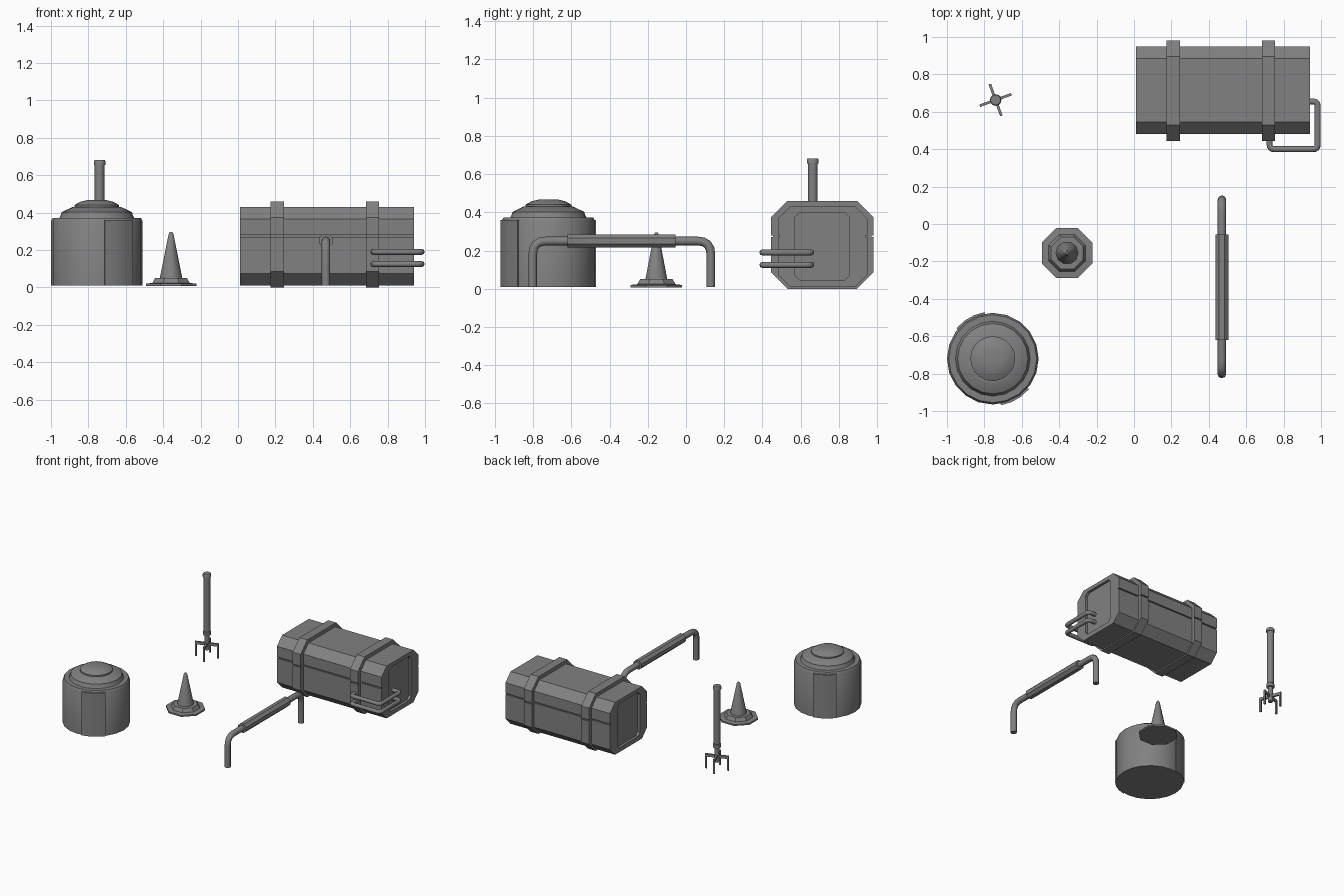
import bpy, bmesh, math
from mathutils import Vector, Matrix

cube = bpy.data.objects.get("Cube")
if cube:
    bpy.data.objects.remove(cube, do_unlink=True)

grey = bpy.data.materials.new("matte grey")
grey.use_nodes = True
GREY = (0.22, 0.22, 0.22, 1)
grey.diffuse_color = GREY
for node in grey.node_tree.nodes:
    if node.type == 'BSDF_PRINCIPLED':
        node.inputs["Base Color"].default_value = GREY


def smooth(obj, angle=35):
    bpy.ops.object.select_all(action='DESELECT')
    obj.select_set(True)
    bpy.context.view_layer.objects.active = obj
    bpy.ops.object.shade_smooth_by_angle(angle=math.radians(angle))


def finish(name, bm, loc=(0, 0, 0)):
    bmesh.ops.recalc_face_normals(bm, faces=bm.faces)
    mesh = bpy.data.meshes.new(name)
    bm.to_mesh(mesh)
    bm.free()
    mesh.materials.append(grey)
    obj = bpy.data.objects.new(name, mesh)
    obj.location = loc
    bpy.context.collection.objects.link(obj)
    return obj


def lathe(name, profile, loc, sides, start=0, sweep=360, closed=False, angle=35):
    """Turn an (r, z) profile round the z axis."""
    bm = bmesh.new()
    turn = Matrix.Rotation(math.radians(start), 3, 'Z')
    vs = [bm.verts.new(turn @ Vector((r, 0, z))) for r, z in profile]
    edges = [bm.edges.new(p) for p in zip(vs, vs[1:])]
    if closed:
        edges.append(bm.edges.new((vs[-1], vs[0])))
    bmesh.ops.spin(bm, geom=vs + edges, cent=(0, 0, 0), axis=(0, 0, 1),
                   angle=math.radians(sweep), steps=sides)
    bmesh.ops.remove_doubles(bm, verts=bm.verts, dist=0.0005)
    if sweep < 360:
        bmesh.ops.holes_fill(bm, edges=bm.edges, sides=0)
    obj = finish(name, bm, loc)
    smooth(obj, angle)
    return obj


def prism(name, outline, x0, x1):
    """Extrude a (y, z) outline along x."""
    bm = bmesh.new()
    face = bm.faces.new([bm.verts.new((x0, y, z)) for y, z in outline])
    res = bmesh.ops.extrude_face_region(bm, geom=[face])
    vs = [g for g in res["geom"] if isinstance(g, bmesh.types.BMVert)]
    bmesh.ops.translate(bm, verts=vs, vec=(x1 - x0, 0, 0))
    return finish(name, bm)


def octagon(y0, y1, z0, z1, c, groove=None):
    """Rectangle with cut corners and an optional groove in both sides."""
    right, left = [(y1, z0 + c)], [(y0, z1 - c)]
    if groove:
        d, w, s = 0.01, 0.005, groove
        right += [(y1, s - w), (y1 - d, s - w), (y1 - d, s + w), (y1, s + w)]
        left += [(y0, s + w), (y0 + d, s + w), (y0 + d, s - w), (y0, s - w)]
    return ([(y0 + c, z0), (y1 - c, z0)] + right +
            [(y1, z1 - c), (y1 - c, z1), (y0 + c, z1)] + left + [(y0, z0 + c)])


def tube(name, points, radius, bend):
    """Round pipe through points, with rounded corners."""
    pts = [Vector(p) for p in points]
    path = [pts[0]]
    for a, b, c in zip(pts, pts[1:], pts[2:]):
        p, q = b + (a - b).normalized() * bend, b + (c - b).normalized() * bend
        for i in range(5):
            t = i / 4
            path.append(p.lerp(b, t).lerp(b.lerp(q, t), t))
    path.append(pts[-1])
    curve = bpy.data.curves.new(name, 'CURVE')
    curve.dimensions = '3D'
    curve.bevel_depth = radius
    curve.bevel_resolution = 2
    curve.use_fill_caps = True
    spline = curve.splines.new('POLY')
    spline.points.add(len(path) - 1)
    for sp, v in zip(spline.points, path):
        sp.co = (*v, 1)
    curve.materials.append(grey)
    obj = bpy.data.objects.new(name, curve)
    bpy.context.collection.objects.link(obj)
    bpy.ops.object.select_all(action='DESELECT')
    obj.select_set(True)
    bpy.context.view_layer.objects.active = obj
    bpy.ops.object.convert(target='MESH')
    smooth(bpy.context.view_layer.objects.active, 50)


# Container with recessed end panels
SEAM = 0.275
body = prism("container_body", octagon(0.48, 0.95, 0.01, 0.43, 0.065, SEAM), 0.01, 0.94)
cutters = []
for x in (0.01, 0.94):
    cutter = prism("end_recess_cutter", octagon(0.57, 0.855, 0.045, 0.40, 0.025),
                   x - 0.02, x + 0.02)
    cutter.hide_render = True
    mod = body.modifiers.new("recess", 'BOOLEAN')
    mod.operation, mod.solver, mod.object = 'DIFFERENCE', 'EXACT', cutter
    cutters.append(cutter)
bpy.context.view_layer.update()
cut = bpy.data.meshes.new_from_object(
    body.evaluated_get(bpy.context.evaluated_depsgraph_get()))
body.modifiers.clear()
body.data = cut
for cutter in cutters:
    bpy.data.objects.remove(cutter, do_unlink=True)

# Straps round the container
for side, x in (("right", 0.175), ("left", 0.685)):
    prism(side + "_strap", octagon(0.445, 0.98, 0, 0.46, 0.085, SEAM), x, x + 0.07)

# Pair of pipes that wrap one corner of the container
for level, z in (("lower", 0.125), ("upper", 0.19)):
    tube(level + "_side_pipe",
         [(0.92, 0.655, z), (0.982, 0.655, z), (0.982, 0.4, z),
          (0.725, 0.4, z), (0.725, 0.47, z)], 0.016, 0.025)

# Round tank with stepped lid and two raised side plates
TANK = (-0.755, -0.72, 0)
lathe("tank", [(0, 0.01), (0.245, 0.01), (0.245, 0.355), (0.235, 0.372),
               (0.2, 0.372), (0.193, 0.385), (0.188, 0.402), (0.13, 0.43),
               (0.12, 0.43), (0.12, 0.44), (0.09, 0.457), (0.055, 0.466),
               (0, 0.466)], TANK, 20)
for side, start in (("front", -80), ("back", 100)):
    lathe(side + "_tank_plate", [(0.23, 0.01), (0.253, 0.01), (0.253, 0.36), (0.23, 0.36)],
          TANK, 3, start, 40, True)

# Traffic cone on a stepped octagonal foot
CONE = (-0.358, -0.155, 0)
lathe("cone_foot", [(0, 0.008), (0.146, 0.008), (0.146, 0.02), (0.108, 0.024),
                    (0.092, 0.05), (0, 0.05)], CONE, 8, 22.5)
lathe("cone", [(0, 0.04), (0.062, 0.04), (0.013, 0.285), (0.007, 0.295), (0, 0.295)],
      CONE, 10, angle=40)

# Arched pipe with a thicker sleeve
PIPE_X, PIPE_Z = 0.47, 0.25
tube("arched_pipe", [(PIPE_X, -0.802, 0.01), (PIPE_X, -0.802, PIPE_Z),
                     (PIPE_X, 0.13, PIPE_Z), (PIPE_X, 0.13, 0.01)], 0.023, 0.07)
sleeve = lathe("pipe_sleeve", [(0, 0), (0.038, 0), (0.038, 0.565), (0, 0.565)],
               (PIPE_X, -0.055, PIPE_Z), 8, 22.5)
sleeve.rotation_euler.x = math.pi / 2

# Post with cap, collar and four bent feet
POST = (-0.74, 0.663, 0)
lathe("post", [(0, 0.07), (0.018, 0.07), (0.018, 0.19), (0.03, 0.19), (0.03, 0.215),
               (0.026, 0.22), (0.026, 0.655), (0.031, 0.655), (0.031, 0.675),
               (0.027, 0.682), (0, 0.682)], POST, 12)
for k in range(4):
    bm = bmesh.new()
    for centre, size in (((0.045, 0, 0.115), (0.09, 0.014, 0.022)),
                         ((0.083, 0, 0.065), (0.014, 0.014, 0.11))):
        bmesh.ops.create_cube(bm, size=1, matrix=Matrix.Translation(centre) @
                              Matrix.Diagonal((*size, 1)))
    foot = finish("post_foot_%d" % (k + 1), bm, POST)
    foot.rotation_euler.z = math.radians(20 + 90 * k)
